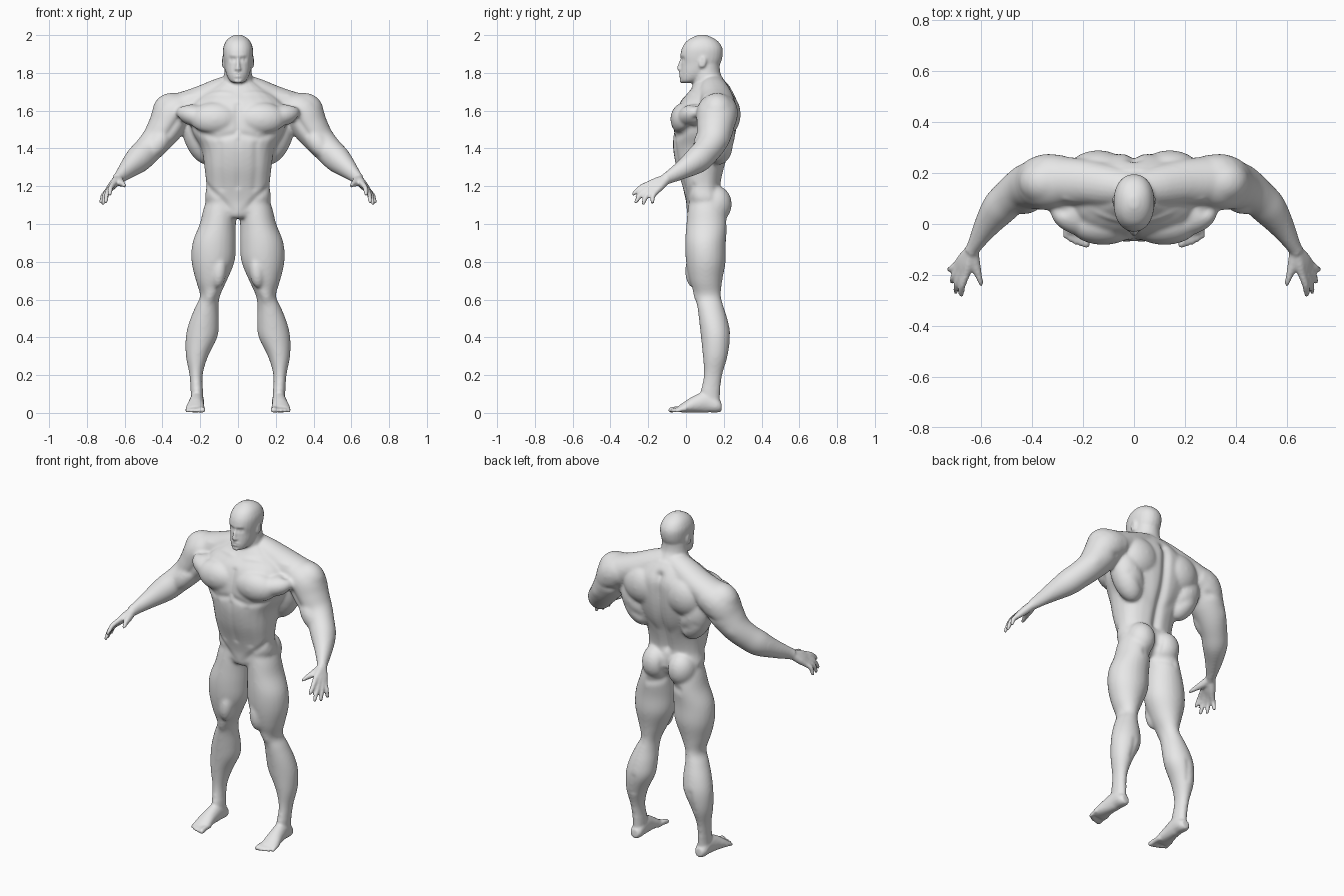
import bpy, bmesh, math
from mathutils import Vector, Matrix
from mathutils.geometry import intersect_point_line

if "Cube" in bpy.data.objects:
    bpy.data.objects.remove(bpy.data.objects["Cube"])

bm = bmesh.new()
UP = Vector((0, 0, 1))
SIDES = 24


def spline(rows, steps=4):
    """Smoothly subdivide a list of equal length number rows."""
    result = []
    last = len(rows) - 1
    for i in range(last):
        before, start, end, after = (rows[min(max(i + k, 0), last)] for k in (-1, 0, 1, 2))
        for step in range(steps):
            t = step / steps
            result.append([b + t * (c - a + t * (2 * a - 5 * b + 4 * c - d + t * (3 * b - a - 3 * c + d))) / 2
                           for a, b, c, d in zip(before, start, end, after)])
    return result + [list(rows[last])]


def loft(rows, follow=False, power=2.0):
    """Closed tube through rows of x, y, z, half width, half depth."""
    rows = spline(rows)
    centres = [Vector(row[:3]) for row in rows]
    rings = []
    for i, (centre, row) in enumerate(zip(centres, rows)):
        across, along = Vector((1, 0, 0)), Vector((0, 1, 0))
        if follow:
            tangent = (centres[min(i + 1, len(rows) - 1)] - centres[max(i - 1, 0)]).normalized()
            across = tangent.cross(UP).normalized()
            along = across.cross(tangent)
        ring = []
        for k in range(SIDES):
            angle = math.tau * k / SIDES
            c, s = math.cos(angle), math.sin(angle)
            u = math.copysign(abs(c) ** (2 / power), c) * row[3]
            v = math.copysign(abs(s) ** (2 / power), s) * row[4]
            ring.append(bm.verts.new(centre + across * u + along * v))
        rings.append(ring)
    for low, high in zip(rings, rings[1:]):
        for k in range(SIDES):
            n = (k + 1) % SIDES
            bm.faces.new((low[k], low[n], high[n], high[k]))
    bm.faces.new(rings[0])
    bm.faces.new(rings[-1])


def stack(rows, power=2.0):
    """Midline loft from rows of height, half width, front y, back y."""
    loft([(0, (front + back) / 2, z, width, (back - front) / 2)
          for z, width, front, back in rows], power=power)


def muscle(centre, radii, aim=UP):
    """Ellipsoid whose long axis points along aim."""
    matrix = Matrix.LocRotScale(Vector(centre), Vector(aim).to_track_quat('Z', 'Y'), Vector(radii))
    bmesh.ops.create_icosphere(bm, subdivisions=3, radius=1, matrix=matrix)


def digit(points, radii):
    """Finger or toe: round tube with a rounded tip."""
    loft([(*point, r, r) for point, r in zip(points, radii)], follow=True)
    muscle(points[-1], [radii[-1]] * 3)


# Left arm, from shoulder to wrist
loft([(.27, .17, 1.61, .1, .085), (.34, .165, 1.585, .11, .105), (.385, .155, 1.51, .1, .095),
      (.435, .14, 1.44, .085, .08), (.485, .105, 1.385, .074, .074), (.53, .06, 1.34, .07, .072),
      (.58, -.01, 1.293, .05, .053), (.625, -.085, 1.25, .03, .035), (.64, -.11, 1.237, .028, .03)], follow=True)
muscle((.345, .165, 1.59), (.095, .11, .105), (.4, 0, -1))
muscle((.42, .095, 1.43), (.055, .055, .1), (.6, -.2, -.8))
muscle((.42, .185, 1.47), (.055, .055, .11), (.6, -.2, -.7))

# Left hand: each finger runs from wrist through knuckle to tip
wrist = Vector((.635, -.1, 1.24))
for knuckle, tip in [((.658, -.195, 1.213), (.678, -.278, 1.158)), ((.675, -.192, 1.193), (.7, -.265, 1.118)),
                     ((.688, -.178, 1.178), (.714, -.226, 1.11)), ((.693, -.158, 1.172), (.724, -.178, 1.116))]:
    knuckle, tip = Vector(knuckle), Vector(tip)
    bend = knuckle.lerp(tip, .5) + Vector((.006, -.006, .006))
    digit([wrist, wrist.lerp(knuckle, .6), knuckle, bend, tip], [.024, .022, .016, .0135, .0105])
digit([wrist, (.625, -.155, 1.222), (.61, -.2, 1.212), (.598, -.235, 1.202)], [.024, .022, .015, .011])

# Left leg
loft([(.085, .11, 1.16, .07, .085), (.095, .11, 1.08, .088, .1), (.107, .11, 1.0, .096, .108),
      (.126, .103, .9, .115, .108), (.132, .105, .8, .114, .105), (.141, .106, .7, .082, .086),
      (.148, .117, .62, .053, .068), (.165, .13, .56, .062, .07), (.18, .147, .48, .079, .077),
      (.193, .157, .4, .084, .078), (.217, .155, .3, .059, .066), (.222, .143, .2, .035, .049),
      (.217, .128, .1, .033, .052), (.217, .13, .04, .034, .05)])
muscle((.085, .155, 1.105), (.082, .088, .1))
muscle((.1, .04, .75), (.045, .04, .09), (.1, 0, -1))

# Left foot and toes
loft([(.215, .188, .035, .022, .025), (.216, .165, .036, .036, .036), (.217, .11, .055, .038, .055),
      (.222, .05, .045, .042, .045), (.226, 0, .03, .049, .03), (.229, -.035, .02, .046, .018)], follow=True)
for i in range(5):
    x, tip = .19 + i * .0195, -.08 + i * i * .002
    r = .015 if i == 0 else .0108
    digit([(x, 0, .02), (x, tip + .03, .02), (x - .003 + i * .001, tip, r)], [r, r, r])

# Left trunk muscles: pectoral, lat, trapezius, shoulder blade
muscle((.12, 0, 1.555), (.135, .083, .092))
muscle((.215, .03, 1.57), (.075, .06, .12), (1, .3, .25))
muscle((.2, .175, 1.47), (.085, .09, .165), (.35, 0, 1))
muscle((.14, .2, 1.58), (.125, .09, .12))
loft([(.02, .14, 1.72, .075, .075), (.1, .15, 1.69, .085, .08), (.2, .165, 1.655, .09, .075),
      (.31, .17, 1.6, .1, .095)], follow=True)

# Left ear
muscle((.079, .088, 1.858), (.009, .019, .031), (0, .25, 1))

# Mirror everything so far to the right side
twin = bmesh.ops.duplicate(bm, geom=bm.verts[:] + bm.edges[:] + bm.faces[:])["geom"]
for item in twin:
    if isinstance(item, bmesh.types.BMVert):
        item.co.x = -item.co.x

# Torso
stack([(1.03, .04, .02, .13), (1.06, .1, .005, .18), (1.12, .172, 0, .2), (1.2, .168, -.02, .185),
       (1.3, .178, -.052, .205), (1.4, .195, -.07, .245), (1.48, .24, -.068, .265), (1.56, .26, -.06, .275),
       (1.64, .24, -.035, .275), (1.7, .17, .015, .25), (1.75, .1, .05, .215)], power=2.4)

# Neck and head
stack([(1.66, .1, .02, .24), (1.74, .085, .035, .215), (1.8, .073, .035, .182), (1.88, .068, .04, .18)])
stack([(1.747, .025, -.02, .03), (1.757, .042, -.028, .07), (1.78, .057, -.031, .125), (1.81, .067, -.029, .155),
       (1.85, .074, -.026, .182), (1.89, .079, -.03, .194), (1.93, .079, -.022, .193), (1.965, .066, 0, .172),
       (1.987, .045, .032, .14), (2.001, .016, .065, .105)], power=2.2)
muscle((0, -.03, 1.842), (.01, .014, .038), (0, -.25, -1))
muscle((0, -.034, 1.822), (.016, .013, .01))
muscle((0, -.03, 1.788), (.026, .009, .013))
muscle((0, -.022, 1.757), (.022, .012, .012))

# Fuse the parts into one skin
bmesh.ops.recalc_face_normals(bm, faces=bm.faces)
mesh = bpy.data.meshes.new("body")
bm.to_mesh(mesh)
bm.free()
body = bpy.data.objects.new("body", mesh)
bpy.context.collection.objects.link(body)
bpy.context.view_layer.objects.active = body
body.select_set(True)


def apply(kind, **settings):
    modifier = body.modifiers.new(kind.lower(), kind)
    for key, value in settings.items():
        setattr(modifier, key, value)
    bpy.ops.object.modifier_apply(modifier=modifier.name)


apply('REMESH', mode='VOXEL', voxel_size=.0074)

# Strong smoothing on trunk and limbs, light on head, hands and feet
groups = {"soft": [], "fine": []}
for vertex in body.data.vertices:
    x, y, z = vertex.co
    groups["soft" if .13 < z < 1.72 and abs(x) < .6 else "fine"].append(vertex.index)
for name, members in groups.items():
    body.vertex_groups.new(name=name).add(members, 1.0, 'REPLACE')
apply('SMOOTH', factor=.5, iterations=16, vertex_group="soft")
apply('SMOOTH', factor=.5, iterations=2, vertex_group="fine")

# Positions and normals are copied once, shaped, then written back together
places = [v.co.copy() for v in body.data.vertices]
normals = [v.normal.copy() for v in body.data.vertices]
folded = [Vector((abs(p.x), p.y, p.z)) for p in places]


def carve(points, width, depth):
    """Press a soft groove along a path on both sides; negative depth raises a ridge."""
    points = [Vector(p) for p in points]
    middle = sum(points, Vector()) / len(points)
    reach = max((p - middle).length for p in points) + 2.5 * width
    for i, co in enumerate(folded):
        if (co - middle).length > reach:
            continue
        gaps = []
        for a, b in zip(points, points[1:]):
            t = intersect_point_line(co, a, b)[1]
            gaps.append((co - a.lerp(b, min(max(t, 0), 1))).length)
        places[i] -= normals[i] * depth * math.exp(-(min(gaps) / width) ** 2)


# Muscle lines on the trunk
carve([(0, .19, 1.22), (0, .24, 1.4), (0, .275, 1.58), (0, .26, 1.68)], .025, .02)
carve([(0, .22, 1.17), (0, .22, 1.1), (0, .18, 1.02)], .02, .025)
carve([(0, -.07, 1.5), (0, -.045, 1.63)], .018, .008)
carve([(0, -.02, 1.2), (0, -.07, 1.44)], .016, .005)
carve([(.02, -.075, 1.475), (.11, -.07, 1.455), (.2, -.03, 1.475), (.25, .02, 1.51)], .018, .008)
carve([(.09, -.01, 1.19), (.1, -.045, 1.3), (.1, -.06, 1.42)], .02, .005)
carve([(.03, .02, 1.07), (.1, 0, 1.14), (.16, .04, 1.2)], .018, .006)
carve([(.04, 0, 1.7), (.16, .04, 1.7), (.27, .09, 1.69)], .014, -.005)
carve([(.05, .24, 1.32), (.13, .25, 1.38), (.22, .23, 1.44)], .025, .008)
# Muscle lines on the limbs
carve([(.27, .05, 1.66), (.3, .05, 1.57), (.37, .07, 1.48)], .02, .008)
carve([(.3, .26, 1.5), (.4, .23, 1.52), (.46, .15, 1.48)], .02, .007)
carve([(.03, .19, 1.01), (.1, .22, 1.0)], .022, .007)
carve([(.14, .06, .64), (.15, .05, .61)], .025, -.008)
carve([(.19, .235, .4), (.2, .22, .3)], .016, .004)
# Face: sockets, eyes, brows, mouth and ears
carve([(.022, -.03, 1.872), (.04, -.022, 1.872)], .013, .011)
carve([(.031, -.022, 1.872), (.033, -.022, 1.872)], .008, -.005)
carve([(.015, -.033, 1.889), (.05, -.022, 1.891)], .008, -.004)
carve([(0, -.04, 1.79), (.024, -.033, 1.788)], .005, .005)
carve([(.086, .086, 1.868), (.085, .086, 1.85)], .009, .005)

# Flat soles, then light final smoothing
flat = [value for p in places for value in (p.x, p.y, max(p.z, 0))]
body.data.vertices.foreach_set("co", flat)
body.data.update()
apply('SMOOTH', factor=.5, iterations=2)

# Skin colour
grey = bpy.data.materials.new("plain grey")
grey.use_nodes = True
grey.diffuse_color = (.8, .8, .8, 1)
grey.node_tree.nodes["Principled BSDF"].inputs["Base Color"].default_value = (.8, .8, .8, 1)
body.data.materials.clear()
body.data.materials.append(grey)
bpy.ops.object.shade_smooth()
